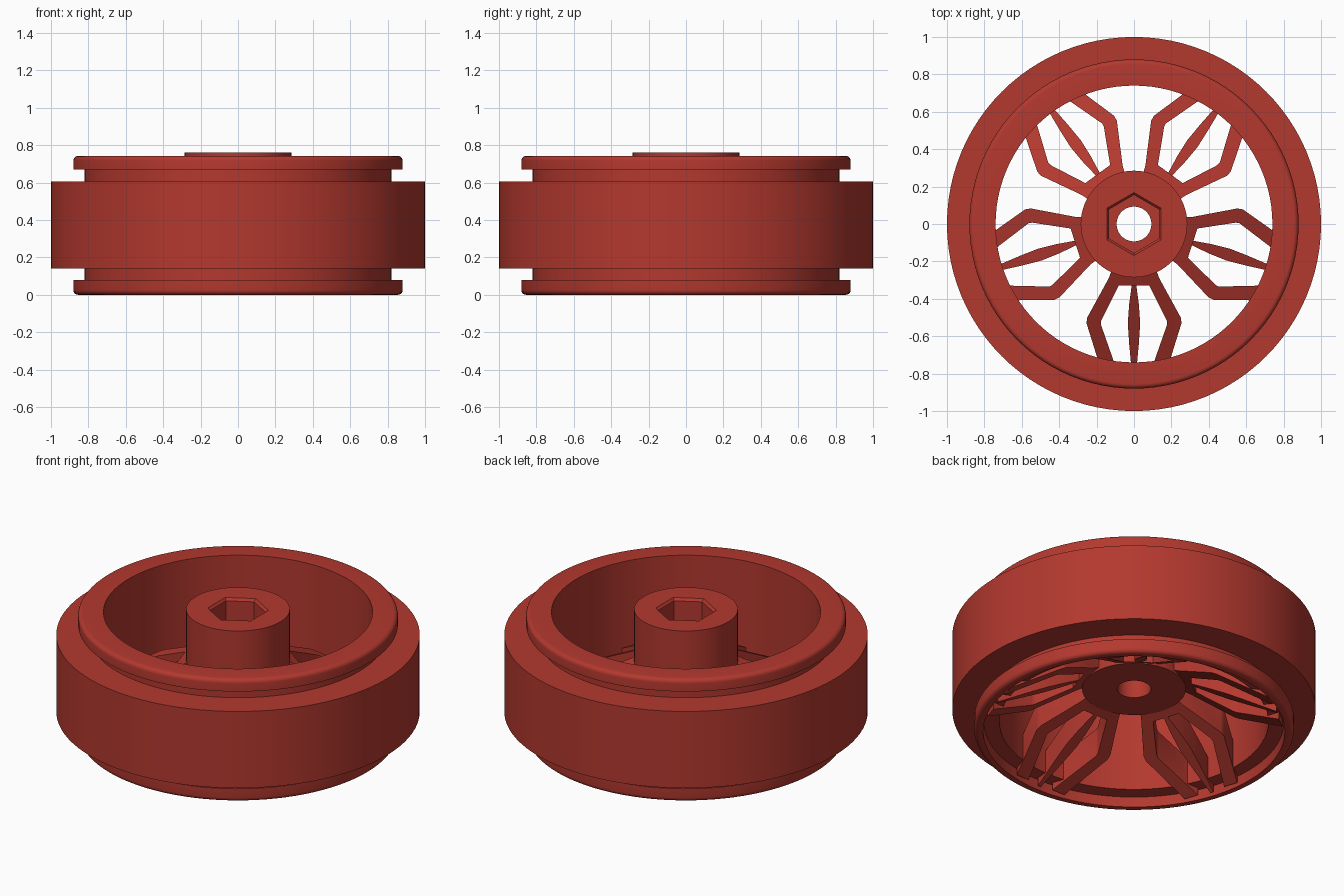
import bpy, bmesh
from math import cos, sin, pi, radians

if "Cube" in bpy.data.objects:
    bpy.data.objects.remove(bpy.data.objects["Cube"])

SEG = 96
red = bpy.data.materials.new("red")
red.diffuse_color = (0.45, 0.04, 0.028, 1)
red.use_nodes = True
red.node_tree.nodes["Principled BSDF"].inputs["Base Color"].default_value = red.diffuse_color


def finish(bm, name):
    bmesh.ops.recalc_face_normals(bm, faces=bm.faces)
    mesh = bpy.data.meshes.new(name)
    bm.to_mesh(mesh)
    bm.free()
    mesh.materials.append(red)
    ob = bpy.data.objects.new(name, mesh)
    bpy.context.collection.objects.link(ob)
    bpy.ops.object.select_all(action='DESELECT')
    ob.select_set(True)
    bpy.context.view_layer.objects.active = ob
    bpy.ops.object.shade_smooth_by_angle(angle=radians(28))
    return ob


def hex_scale(a):
    # distance to a hexagon with corners on the y axis, for corner radius 1
    d = (a - pi / 2) % (pi / 3) - pi / 6
    return cos(pi / 6) / cos(d)


def lathe(name, profile):
    # closed profile of (radius, z[, 'hex'])
    bm = bmesh.new()
    rings = []
    for r, z, *kind in profile:
        ring = []
        for i in range(SEG):
            a = 2 * pi * i / SEG
            q = r * hex_scale(a) if kind else r
            ring.append(bm.verts.new((q * cos(a), q * sin(a), z)))
        rings.append(ring)
    for k, ring in enumerate(rings):
        nxt = rings[(k + 1) % len(rings)]
        for i in range(SEG):
            j = (i + 1) % SEG
            bm.faces.new((ring[i], ring[j], nxt[j], nxt[i]))
    return finish(bm, name)


def round_corner(cr, cz, rad, a0, a1, n=5):
    return [(cr + rad * cos(radians(a0 + (a1 - a0) * i / n)),
             cz + rad * sin(radians(a0 + (a1 - a0) * i / n))) for i in range(n + 1)]


# Rim with rounded flanges, grooves and a stepped underside
lathe("rim",
      [(0.74, 0.06), (0.825, 0.06), (0.83, 0.0)]
      + round_corner(0.855, 0.025, 0.025, -90, 0)
      + [(0.88, 0.08), (0.82, 0.08), (0.82, 0.67), (0.88, 0.67)]
      + round_corner(0.855, 0.718, 0.025, 0, 90)
      + [(0.74, 0.743)])

# Flat tread band
lathe("tyre", [(0.80, 0.14), (1.0, 0.14), (1.0, 0.605), (0.80, 0.605)])

# Hub with through hole and chamfered hexagonal socket
lathe("hub", [(0.093, 0.27), (0.285, 0.27), (0.285, 0.76),
              (0.168, 0.76, 'hex'), (0.155, 0.745, 'hex'),
              (0.155, 0.5, 'hex'), (0.093, 0.5)])


def underside(v):
    return 0.27 - (v - 0.29) * 0.5


def sloped_prism(name, outline, angle, depth):
    # outline in (across, outward); the prism slopes down towards the rim
    bm = bmesh.new()
    ca, sa = cos(angle), sin(angle)

    def loop(lift):
        return [bm.verts.new((v * ca - u * sa, v * sa + u * ca, underside(v) + lift))
                for u, v in outline]
    lo, hi = loop(0), loop(depth)
    bm.faces.new(lo)
    bm.faces.new(hi)
    for i in range(len(lo)):
        j = (i + 1) % len(lo)
        bm.faces.new((lo[i], lo[j], hi[j], hi[i]))
    return finish(bm, name)


def mirrored(half):
    return half + [(-u, v) for u, v in reversed(half)]


# Five spokes, each an open six-sided loop around a slim leaf-shaped fin
loop_outer = [(0.12, 0.25), (0.135, 0.29), (0.25, 0.50), (0.254, 0.53), (0.17, 0.80)]
loop_inner = [(0.085, 0.80), (0.178, 0.535), (0.175, 0.515), (0.082, 0.33)]
half_loop = loop_outer + loop_inner
half_fin = [(0.010, 0.31), (0.026, 0.43), (0.033, 0.53), (0.026, 0.64), (0.010, 0.81)]
for n in range(5):
    ang = radians(-90 + 72 * n)
    sloped_prism(f"spoke_loop_{n + 1}", mirrored(half_loop), ang, 0.17)
    sloped_prism(f"spoke_fin_{n + 1}", mirrored(half_fin), ang, 0.15)
